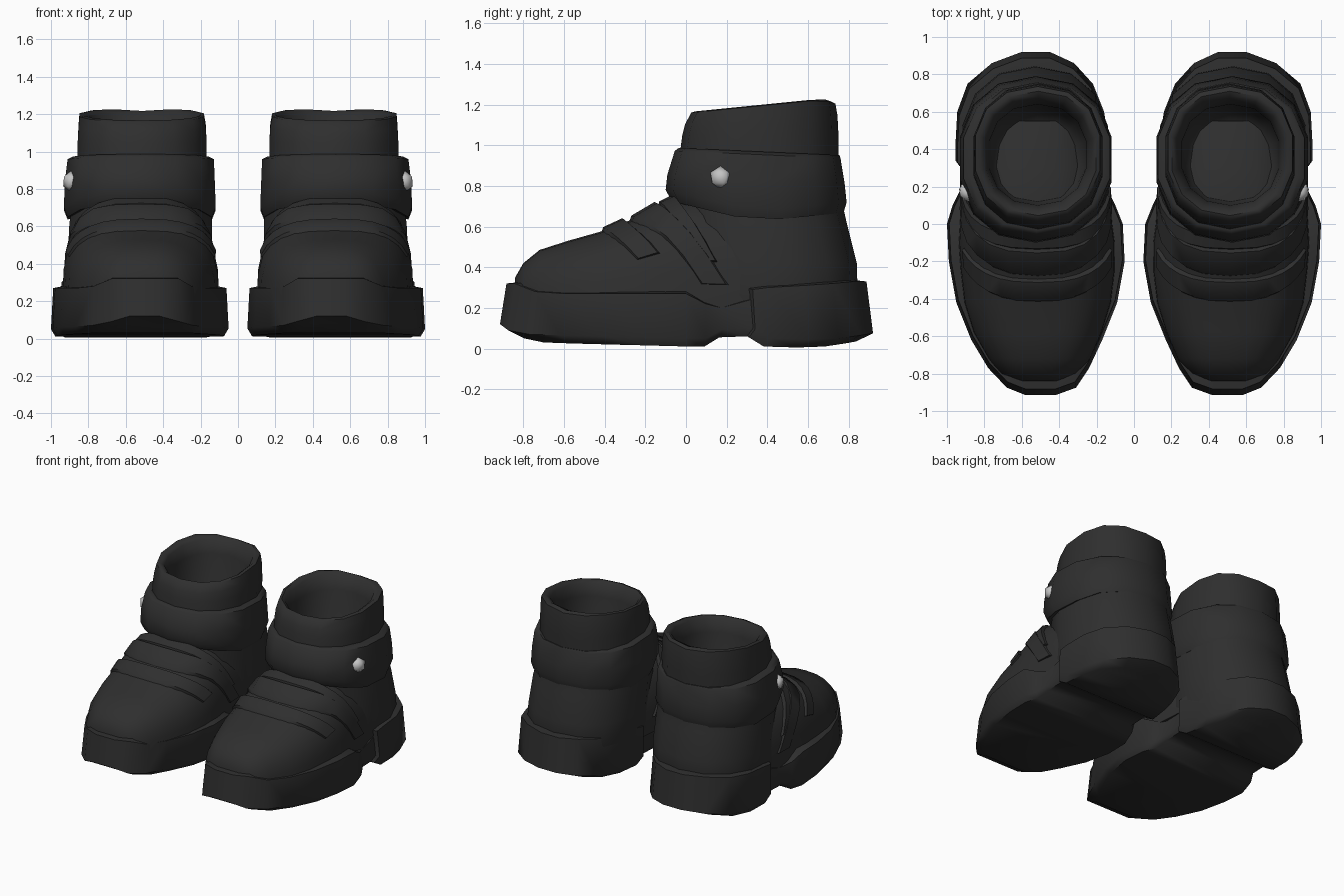
import bpy, bmesh, math
from mathutils import Matrix, Vector

if "Cube" in bpy.data.objects:
    bpy.data.objects.remove(bpy.data.objects["Cube"])


def material(name, value):
    mat = bpy.data.materials.new(name)
    mat.use_nodes = True
    colour = (value, value, value, 1)
    mat.diffuse_color = colour
    mat.node_tree.nodes["Principled BSDF"].inputs["Base Color"].default_value = colour
    return mat


BLACK = material("black leather", 0.028)
SILVER = material("silver metal", 0.55)


def finish(name, bm, side, mat):
    """Mirror for the right boot, fix normals and smooth."""
    if side < 0:
        bmesh.ops.scale(bm, vec=(-1, 1, 1), verts=bm.verts)
    bmesh.ops.recalc_face_normals(bm, faces=bm.faces)
    mesh = bpy.data.meshes.new(name)
    bm.to_mesh(mesh)
    bm.free()
    mesh.materials.append(mat)
    obj = bpy.data.objects.new(("left_" if side > 0 else "right_") + name, mesh)
    bpy.context.collection.objects.link(obj)
    bpy.ops.object.select_all(action="DESELECT")
    obj.select_set(True)
    bpy.context.view_layer.objects.active = obj
    bpy.ops.object.shade_smooth_by_angle(angle=math.radians(50))


def loft(name, rings, side, caps="flat"):
    """Skin closed rings; ends are flat, laddered with quads, or joined in a loop."""
    bm = bmesh.new()
    rows = [[bm.verts.new(p) for p in ring] for ring in rings]
    n = len(rows[0])
    pairs = list(zip(rows, rows[1:]))
    if caps == "loop":
        pairs.append((rows[-1], rows[0]))
    for a, b in pairs:
        for i in range(n):
            j = (i + 1) % n
            bm.faces.new((a[i], a[j], b[j], b[i]))
    for row in (rows[0], rows[-1]):
        if caps == "flat":
            bm.faces.new(row)
        elif caps == "ladder":
            for k in range(n // 2 - 1):
                bm.faces.new((row[k], row[k + 1], row[n - 2 - k], row[n - 1 - k]))
    finish(name, bm, side, BLACK)


# Sole stations: y, inner x, outer x, bottom z, top z
SOLE = [
    (-.915, .42, .58, .08, .32), (-.875, .31, .68, .05, .32),
    (-.77, .24, .78, .03, .28), (-.62, .17, .87, .025, .27),
    (-.42, .09, .95, .02, .27), (-.2, .05, .99, .015, .27),
    (0, .06, 1, .01, .27), (.1, .1, .97, .01, .22),
    (.18, .14, .93, .055, .2), (.33, .14, .93, .06, .24),
    (.34, .12, .955, .055, .29), (.42, .13, .955, .01, .3),
    (.6, .16, .945, .005, .31), (.75, .22, .89, .01, .32),
    (.86, .32, .76, .025, .33), (.92, .45, .6, .035, .33),
]


def sole(side):
    rings = []
    for y, x0, x1, zb, zt in SOLE:
        # Each level: width scale, length scale, height
        levels = [(.95, .91, zb), (1, 1, zb + .04),
                  (.975, .965, zt), (.87, .86, zt + .01)]
        ring = [(.52 + (x0 - .52) * s, y * k, z) for s, k, z in levels]
        ring += [(.52 + (x1 - .52) * s, y * k, z) for s, k, z in reversed(levels)]
        rings.append(ring)
    loft("sole", rings, side, "ladder")


# Foot stations: y, inner x, outer x, top z
FOOT = [
    (-.84, .38, .63, .35), (-.80, .3, .72, .42), (-.72, .23, .78, .485),
    (-.58, .17, .86, .53), (-.42, .12, .91, .575), (-.25, .1, .93, .64),
    (-.1, .1, .94, .72), (.05, .12, .93, .75), (.3, .14, .91, .72),
    (.55, .18, .87, .65),
]
BASE = .2


def foot_point(y, t, lift=0):
    """Point on the arched foot surface at angle t, raised by lift."""
    for a, b in zip(FOOT, FOOT[1:]):
        if y <= b[0]:
            break
    f = min(1, max(0, (y - a[0]) / (b[0] - a[0])))
    x0, x1, top = (a[k] + (b[k] - a[k]) * f for k in (1, 2, 3))
    c, s = math.cos(t), math.sin(t)
    x = (x0 + x1) / 2 + ((x1 - x0) / 2 + lift) * math.copysign(abs(c) ** .74, c)
    return (x, y, BASE + (top + lift - BASE) * max(0, s) ** .74)


def foot(side):
    rings = [[foot_point(st[0], math.pi * i / 14) for i in range(15)] for st in FOOT]
    loft("foot", rings, side)


def strap(name, side, y, width, sweep, span, lift):
    """Band over the instep that sweeps back and thins towards the sole."""
    rings = []
    for i in range(13):
        t = math.pi * (.5 + span * (i / 6 - 1))
        mid = y + sweep * (1 - math.sin(t))
        high = lift * (.25 + .75 * math.sin(t))
        rings.append([foot_point(mid + width * u, t, h) for u, h in
                      ((-.5, -.03), (-.38, high * .7), (.25, high), (.5, -.03))])
    loft(name, rings, side)


def oval(x0, x1, y0, y1, height, n=14):
    """Horizontal ring in a box; height is a function of y."""
    ring = []
    for i in range(n):
        a = 2 * math.pi * (i + .5) / n
        c, s = math.cos(a), math.sin(a)
        x = (x0 + x1) / 2 + (x1 - x0) / 2 * math.copysign(abs(c) ** .88, c)
        y = (y0 + y1) / 2 + (y1 - y0) / 2 * math.copysign(abs(s) ** .88, s)
        ring.append((x, y, height(y)))
    return ring


def flat(z):
    return lambda y: z


def rim(z):
    """Collar height that rises to the back and dips at its very end."""
    return lambda y: z + .1 * (y - .38) - .4 * max(0, y - .67)


def shaft(side):
    loft("shaft", [
        oval(.17, .89, .02, .78, flat(.12)),
        oval(.13, .93, -.03, .845, flat(.26)),
        oval(.13, .92, -.03, .84, flat(.42)),
        oval(.13, .91, -.04, .79, flat(.62)),
        oval(.15, .87, -.04, .75, flat(.8)),
        oval(.16, .865, -.03, .75, flat(.96)),
        oval(.16, .865, -.018, .75, flat(1.05)),
        oval(.165, .86, -.005, .745, rim(1.14)),
        oval(.175, .855, .025, .735, rim(1.195)),
        oval(.195, .83, .045, .71, rim(1.2)),
        oval(.22, .80, .07, .68, rim(1.18)),
        oval(.25, .78, .1, .64, rim(1.09)),
        oval(.26, .77, .12, .62, flat(.72)),
        oval(.32, .71, .18, .56, flat(.63)),
        oval(.43, .6, .29, .45, flat(.6)),
    ], side)


def cuff(side):
    def hem(z):
        return lambda y: z + .24 * max(0, .32 - y) + .1 * max(0, y - .4)
    top = lambda z: (lambda y: z - .045 * y)
    loft("ankle_cuff", [
        oval(.18, .86, -.02, .73, hem(.65)),
        oval(.13, .92, -.07, .775, hem(.63)),
        oval(.11, .94, -.1, .79, hem(.68)),
        oval(.115, .935, -.092, .78, top(.85)),
        oval(.12, .92, -.055, .76, top(.97)),
        oval(.15, .89, -.035, .755, top(.985)),
        oval(.19, .83, .01, .72, top(.98)),
    ], side, "loop")


def button(side):
    bm = bmesh.new()
    place = Matrix.Translation(Vector((.892, .17, .84))) @ Matrix.Rotation(-.4, 4, "Z")
    bmesh.ops.create_icosphere(bm, subdivisions=1, radius=.058,
                               matrix=place @ Matrix.Diagonal((.8, 1, 1, 1)))
    finish("button", bm, side, SILVER)


# Build the left boot, then its mirrored partner
for side in (1, -1):
    sole(side)
    foot(side)
    strap("lower_strap", side, -.35, .15, .3, .36, .025)
    strap("diagonal_strap", side, -.2, .18, .4, .46, .03)
    strap("tongue_fold", side, -.09, .11, .3, .4, .03)
    shaft(side)
    cuff(side)
    button(side)
